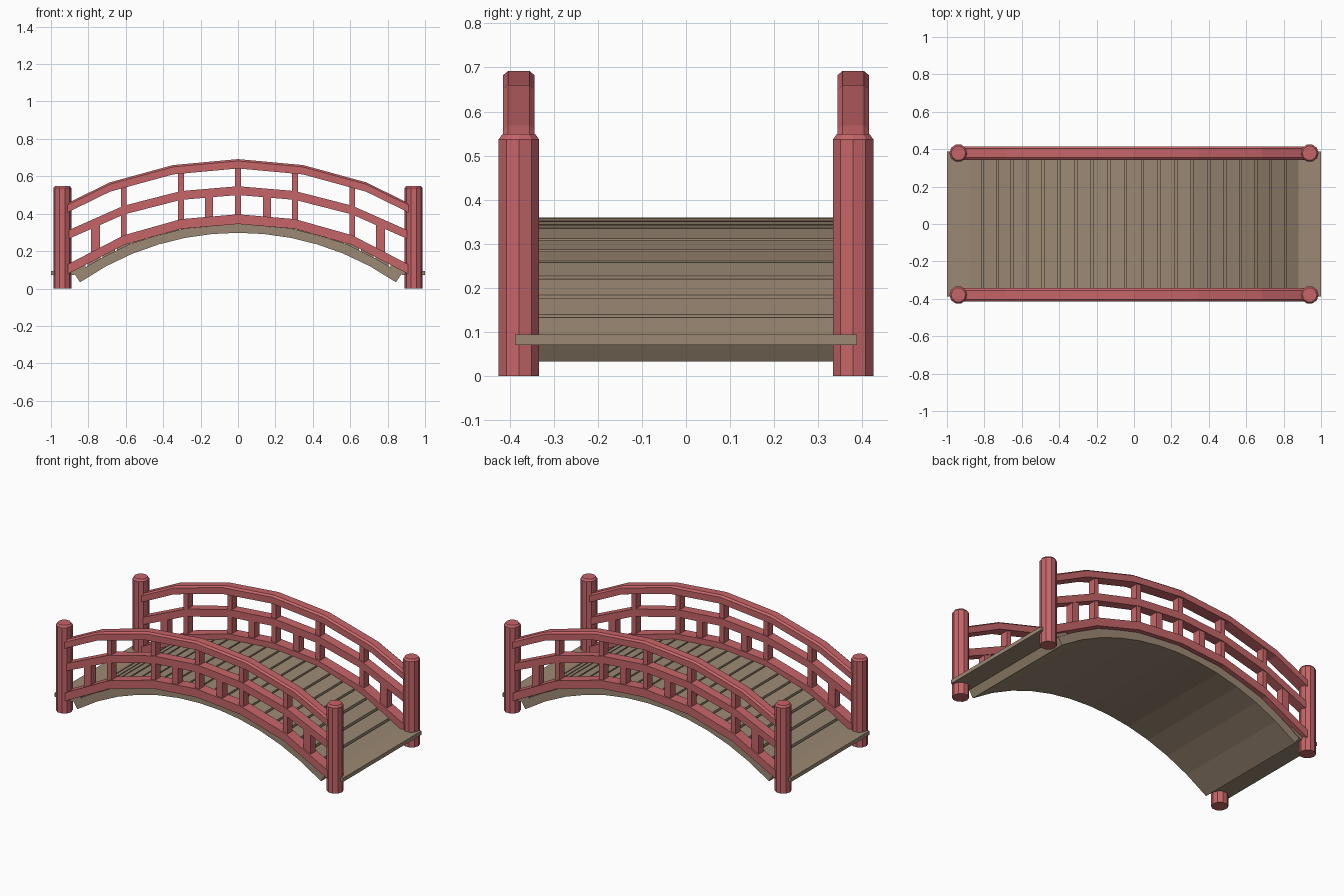
import bpy, bmesh, math

if "Cube" in bpy.data.objects:
    bpy.data.objects.remove(bpy.data.objects["Cube"])


def material(name, color):
    m = bpy.data.materials.new(name)
    m.diffuse_color = color
    m.use_nodes = True
    m.node_tree.nodes["Principled BSDF"].inputs["Base Color"].default_value = m.diffuse_color
    return m


RED = material("red_paint", (0.56, 0.13, 0.14, 1))
WOOD = material("weathered_wood", (0.33, 0.25, 0.175, 1))


def loft(name, rings, mat):
    """Closed solid through a list of equal-length rings of points."""
    bm = bmesh.new()
    rows = [[bm.verts.new(p) for p in ring] for ring in rings]
    n = len(rows[0])
    for a, b in zip(rows, rows[1:]):
        for i in range(n):
            j = (i + 1) % n
            bm.faces.new((a[i], a[j], b[j], b[i]))
    bm.faces.new(rows[0])
    bm.faces.new(rows[-1])
    bmesh.ops.recalc_face_normals(bm, faces=bm.faces[:])
    me = bpy.data.meshes.new(name)
    bm.to_mesh(me)
    bm.free()
    me.materials.append(mat)
    ob = bpy.data.objects.new(name, me)
    bpy.context.collection.objects.link(ob)
    return ob


def both_ways(half):
    """Mirror a (x, z) line that starts at x = 0."""
    return [(-x, z) for x, z in reversed(half[1:])] + half


def height(line, x):
    for (x0, z0), (x1, z1) in zip(line, line[1:]):
        if x0 <= x <= x1:
            return z0 + (z1 - z0) * (x - x0) / (x1 - x0)
    return line[-1][1]


def box_section(w, t):
    return [(-w, 0), (w, 0), (w, -t), (-w, -t)]


def sweep(name, line, section, y, mat):
    return loft(name, [[(x, y + dy, z + dz) for dy, dz in section] for x, z in line], mat)


# Top lines of the rails and the deck
top = both_ways([(0, .692), (.348, .66), (.684, .568), (.915, .455)])
mid = both_ways([(0, .547), (.305, .521), (.61, .443), (.915, .308)])
low = both_ways([(0, .397), (.305, .371), (.61, .285), (.915, .127)])
deck = both_ways([(0, .363), (.32, .335), (.61, .247), (.81, .137), (.88, .095), (1, .095)])

Y = .379
cap = [(-.024, 0), (.024, 0), (.036, -.010), (.036, -.05), (-.036, -.05), (-.036, -.010)]

for side, s in (("front", -1), ("back", 1)):
    # Curved handrail, middle rail and bottom rail
    sweep(side + "_handrail", top, cap, s * Y, RED)
    sweep(side + "_middle_rail", mid, box_section(.03, .047), s * Y, RED)
    sweep(side + "_bottom_rail", low, box_section(.035, .052), s * Y, RED)

    # Tall and short balusters
    for x, w, upper in [(0, .015, top)] + [(k * a, b, u) for k in (-1, 1) for a, b, u in
                        ((.305, .015, top), (.61, .015, top), (.155, .021, mid), (.762, .024, mid))]:
        z0, z1 = height(low, x) - .03, height(upper, x) - .03
        d = .025
        loft(side + "_baluster", [[(x - w, s * Y - d, z), (x + w, s * Y - d, z),
                                   (x + w, s * Y + d, z), (x - w, s * Y + d, z)]
                                  for z in (z0, z1)], RED)

    # Ten-sided end posts with a chamfered top
    for end, k in (("left", -1), ("right", 1)):
        loft(f"{side}_{end}_post",
             [[(k * .939 + r * math.cos(i * math.tau / 10),
                s * Y + r * math.sin(i * math.tau / 10), z) for i in range(10)]
              for r, z in ((.048, 0), (.048, .537), (.039, .549))], RED)

# Arched slab under the deck
R, N, W = 1.48, 12, .385
rings = []
for i in range(N + 1):
    t = -1 + 2 * i / N
    xb, xt = t * .845, t * .875
    zb = .298 - (R - math.sqrt(R * R - xb * xb))
    zt = height(deck, xt) - .018
    rings.append([(xb, -W, zb), (xb, W, zb), (xt, W, zt), (xt, -W, zt)])
loft("arch_slab", rings, WOOD)

# Deck planks with narrow gaps
edges = [.045, .135, .225, .31, .4, .485, .57, .652, .73, .81]
edges = [-e for e in reversed(edges)] + edges
for a, b in zip(edges, edges[1:]):
    line = [(x, height(deck, x)) for x in (a + .006, b - .006)]
    sweep("deck_plank", line, box_section(.352, .025), 0, WOOD)

# Bent landing boards at each end
for end, k in (("left", -1), ("right", 1)):
    line = [(k * x, height(deck, k * x)) for x in (.816, .88, 1)]
    sweep(end + "_landing_board", line, box_section(.388, .024), 0, WOOD)
